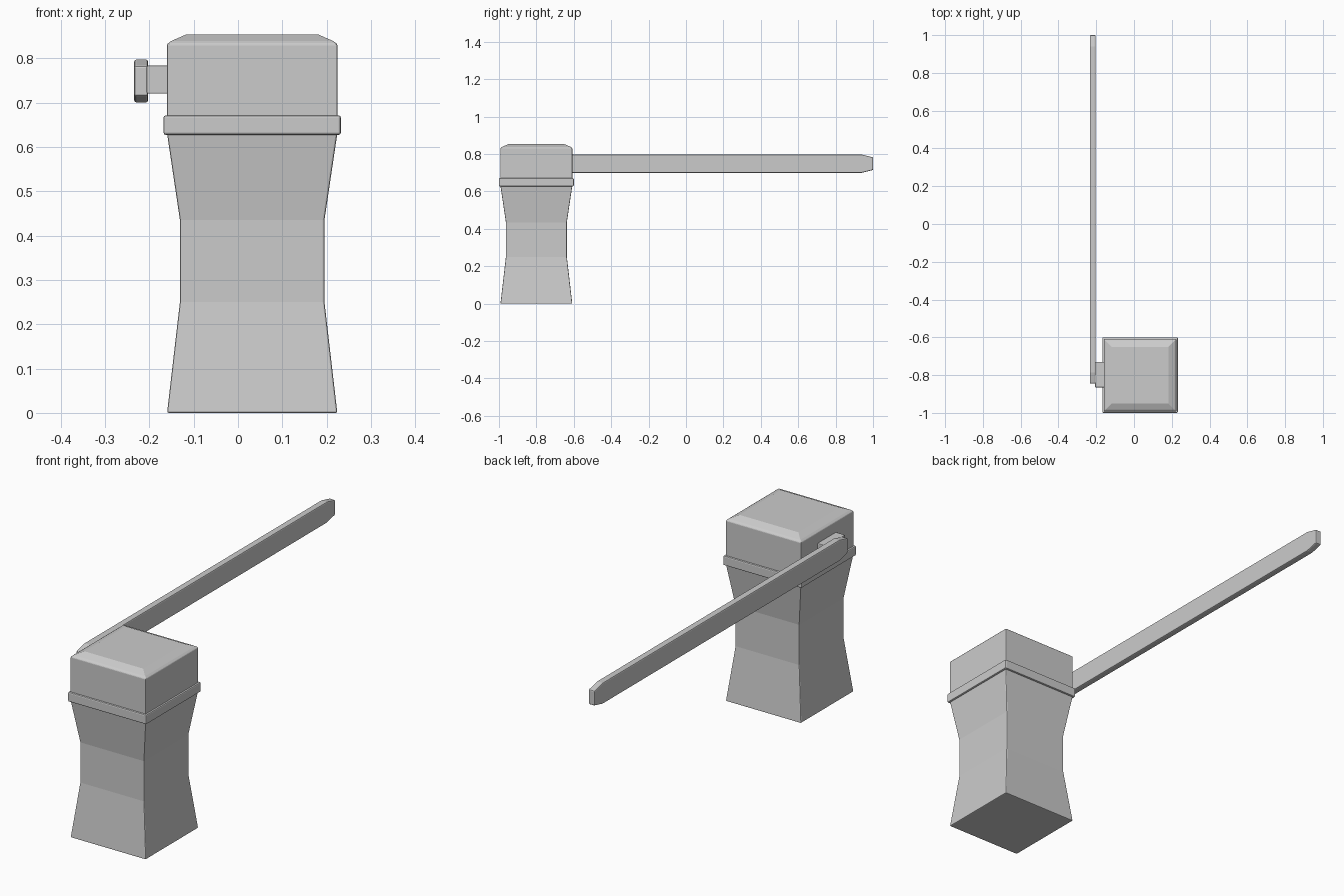
import bpy, bmesh, math

if "Cube" in bpy.data.objects:
    bpy.data.objects.remove(bpy.data.objects["Cube"])

CX, CY = 0.032, -0.8  # post axis


def finish(name, bm, bevel, segments=2):
    bmesh.ops.recalc_face_normals(bm, faces=bm.faces)
    mesh = bpy.data.meshes.new(name)
    bm.to_mesh(mesh)
    bm.free()
    ob = bpy.data.objects.new(name, mesh)
    bpy.context.collection.objects.link(ob)
    mod = ob.modifiers.new("soft_edges", 'BEVEL')
    mod.width = bevel
    mod.segments = segments
    mod.limit_method = 'ANGLE'
    mod.angle_limit = math.radians(35)
    return ob


def loft(name, rings, bevel):
    """Skin a list of equal-length point rings and cap both ends."""
    bm = bmesh.new()
    loops = [[bm.verts.new(p) for p in ring] for ring in rings]
    n = len(loops[0])
    for a, b in zip(loops, loops[1:]):
        for i in range(n):
            j = (i + 1) % n
            bm.faces.new((a[i], a[j], b[j], b[i]))
    bm.faces.new(loops[0])
    bm.faces.new(loops[-1])
    return finish(name, bm, bevel)


def square_post(name, profile, bevel):
    """Square section lofted through (half width, z) pairs."""
    corners = ((-1, -1), (1, -1), (1, 1), (-1, 1))
    rings = [[(CX + sx * h, CY + sy * h, z) for sx, sy in corners] for h, z in profile]
    return loft(name, rings, bevel)


# Waisted post, collar band and chamfered cap
square_post("post", [(0.192, 0), (0.163, 0.25), (0.163, 0.435), (0.192, 0.63)], 0.004)
square_post("collar", [(0.2, 0.627), (0.2, 0.671)], 0.005)
square_post("cap", [(0.192, 0.665), (0.192, 0.832), (0.182, 0.839), (0.15, 0.853)], 0.003)

# Pivot block joining the arm to the cap
y0, y1, z0, z1 = -0.865, -0.73, 0.72, 0.783
section = [(y0, z0), (y1, z0), (y1, z1), (y0, z1)]
loft("pivot_block", [[(x, y, z) for y, z in section] for x in (-0.206, -0.155)], 0.003)

# Long barrier arm with clipped ends
zc, half, tip = 0.7485, 0.0485, 0.034
outline = [(-0.845, -tip), (-0.785, -half), (0.94, -half), (1.0, -tip),
           (1.0, tip), (0.94, half), (-0.785, half), (-0.845, tip)]
loft("barrier_arm", [[(x, y, zc + z) for y, z in outline] for x in (-0.234, -0.203)], 0.005)
